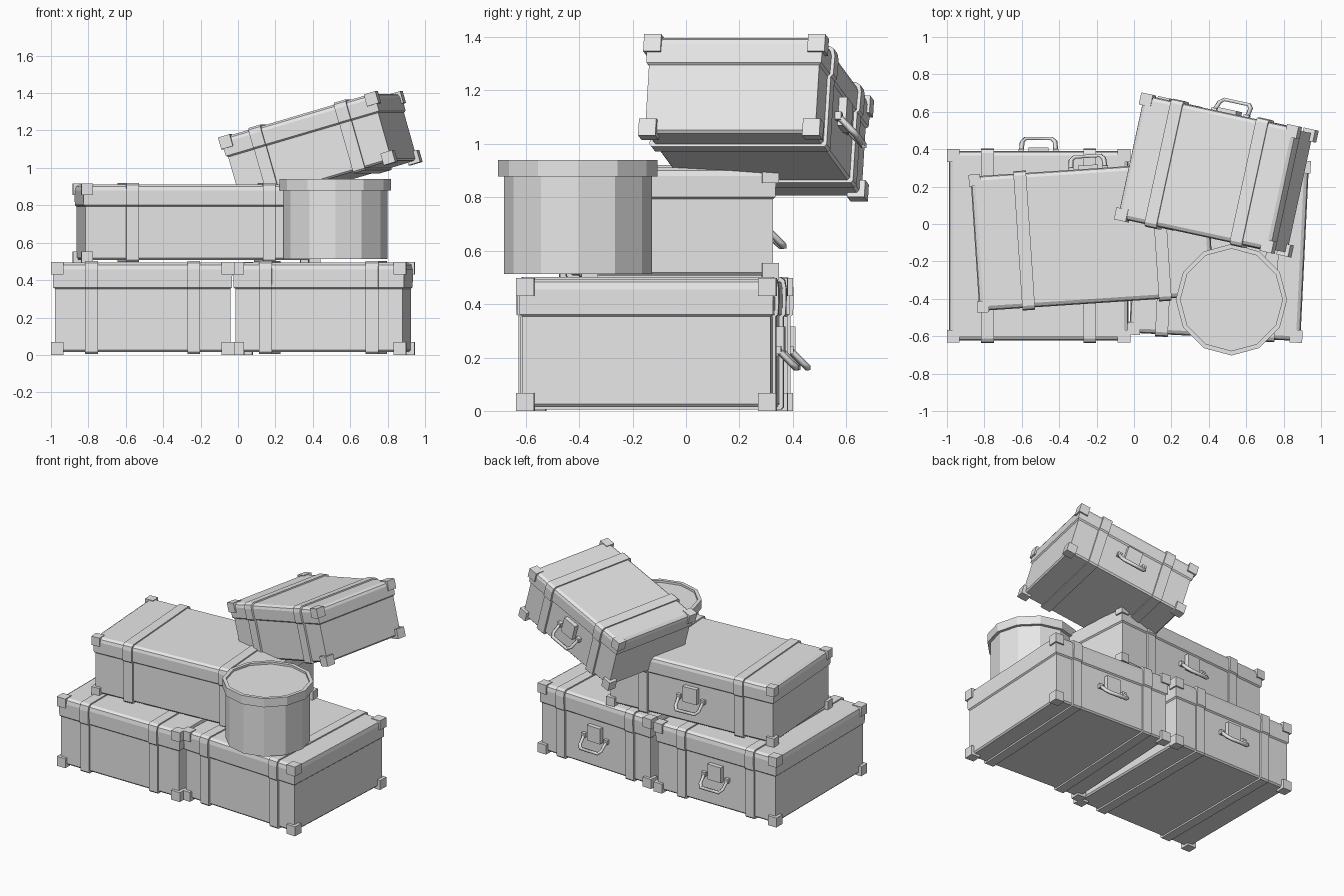
import bpy, bmesh, math
from mathutils import Matrix, Vector, Euler

old = bpy.data.objects.get("Cube")
if old:
    bpy.data.objects.remove(old)

GREY = (0.8, 0.8, 0.8, 1)
mat = bpy.data.materials.new("plain grey")
mat.use_nodes = True
mat.diffuse_color = GREY
mat.node_tree.nodes["Principled BSDF"].inputs["Base Color"].default_value = GREY


def add_mesh(name, bm, matrix):
    bmesh.ops.recalc_face_normals(bm, faces=bm.faces)
    me = bpy.data.meshes.new(name)
    bm.to_mesh(me)
    bm.free()
    me.materials.append(mat)
    ob = bpy.data.objects.new(name, me)
    bpy.context.collection.objects.link(ob)
    ob.matrix_world = matrix
    return ob


def loft(name, outlines, matrix):
    """Skin a stack of closed outlines and cap both ends."""
    bm = bmesh.new()
    rings = [[bm.verts.new(p) for p in o] for o in outlines]
    for a, b in zip(rings, rings[1:]):
        n = len(a)
        for i in range(n):
            bm.faces.new((a[i], a[(i + 1) % n], b[(i + 1) % n], b[i]))
    bm.faces.new(rings[0])
    bm.faces.new(rings[-1])
    return add_mesh(name, bm, matrix)


def rect(hx, hy, z):
    return [(-hx, -hy, z), (hx, -hy, z), (hx, hy, z), (-hx, hy, z)]


def polygon(r, z, n=12):
    return [(r * math.cos(math.tau * i / n), r * math.sin(math.tau * i / n), z)
            for i in range(n)]


def boxes(name, centres, size, matrix):
    bm = bmesh.new()
    for c in centres:
        bmesh.ops.create_cube(bm, size=1, matrix=Matrix.Translation(c) @ Matrix.Diagonal((*size, 1)))
    return add_mesh(name, bm, matrix)


def suitcase(name, centre, half, strap_x, corner, tilt=0, turn=0):
    hx, hy, hz = half
    m = Matrix.Translation(centre) @ Euler((0, math.radians(tilt), math.radians(turn))).to_matrix().to_4x4()
    seam = hz - 0.58 * hz
    bevel = hz - 0.17 * hz

    # Profile as (inset from the outer size, height); the lid overhangs the base
    profile = [(0.03, -hz + 0.016), (0.021, -hz + 0.026), (0.021, seam),
               (0.012, seam + 0.008), (0.01, bevel), (0.016, hz - 0.016), (0.034, hz - 0.005)]
    loft(name + "_body", [rect(hx - i, hy - i, z) for i, z in profile], m)

    # Straps follow the same profile, slightly proud of it
    for side, sx in (("right", -strap_x), ("left", strap_x)):
        rings = []
        for k, (i, z) in enumerate(profile):
            lift = -0.011 if k < 2 else 0.009 if k > 4 else 0
            rings.append(rect(0.034, hy - i + 0.013, z + lift))
        loft(f"{name}_{side}_strap", rings, m @ Matrix.Translation((sx, 0, 0)))

    # Corner guards
    c = corner / 2
    spots = [(x * (hx - c), y * (hy - c), z * (hz - c))
             for x in (-1, 1) for y in (-1, 1) for z in (-1, 1)]
    boxes(name + "_corners", spots, (corner, corner, corner), m)

    # Latch plate and drooping carry handle on the back
    back = hy - 0.021
    boxes(name + "_handle_plate", [(0, back + 0.013, 0.03 * hz + 0.005)], (0.107, 0.036, 0.11), m)
    curve = bpy.data.curves.new(name + "_handle", "CURVE")
    curve.dimensions = "3D"
    curve.bevel_depth = 0.013
    curve.bevel_resolution = 0
    curve.use_fill_caps = True
    curve.materials.append(mat)
    spline = curve.splines.new("POLY")
    path = [(0.092, 0), (0.088, 0.05), (0.07, 0.068)]
    path = [(-x, d) for x, d in path] + path[::-1]
    spline.points.add(len(path) - 1)
    for p, (x, d) in zip(spline.points, path):
        p.co = (x, back + 0.01 + d, -0.02 - d, 1)
    ob = bpy.data.objects.new(name + "_handle", curve)
    bpy.context.collection.objects.link(ob)
    ob.matrix_world = m
    boxes(name + "_handle_pivots", [(s * 0.092, back + 0.008, -0.02) for s in (-1, 1)],
          (0.03, 0.03, 0.03), m)


# Stack of four cases
suitcase("lower_right_case", (-0.51, -0.117, 0.249), (0.49, 0.517, 0.249), 0.273, 0.068)
suitcase("lower_left_case", (0.455, -0.127, 0.249), (0.468, 0.487, 0.249), 0.285, 0.068, turn=-2.8)
suitcase("middle_case", (-0.222, -0.064, 0.704), (0.64, 0.37, 0.212), 0.366, 0.062, turn=3.8)
suitcase("top_case", (0.44, 0.262, 1.097), (0.448, 0.347, 0.197), 0.243, 0.066, tilt=-16.1, turn=-12.2)

# Round hat box with a rimmed lid
hat = Matrix.Translation((0.521, -0.405, 0))
loft("hat_box_body", [polygon(0.277, 0.513), polygon(0.277, 0.89)], hat)
loft("hat_box_lid", [polygon(0.276, 0.878), polygon(0.298, 0.878), polygon(0.298, 0.94),
                     polygon(0.273, 0.94), polygon(0.273, 0.925)], hat)
